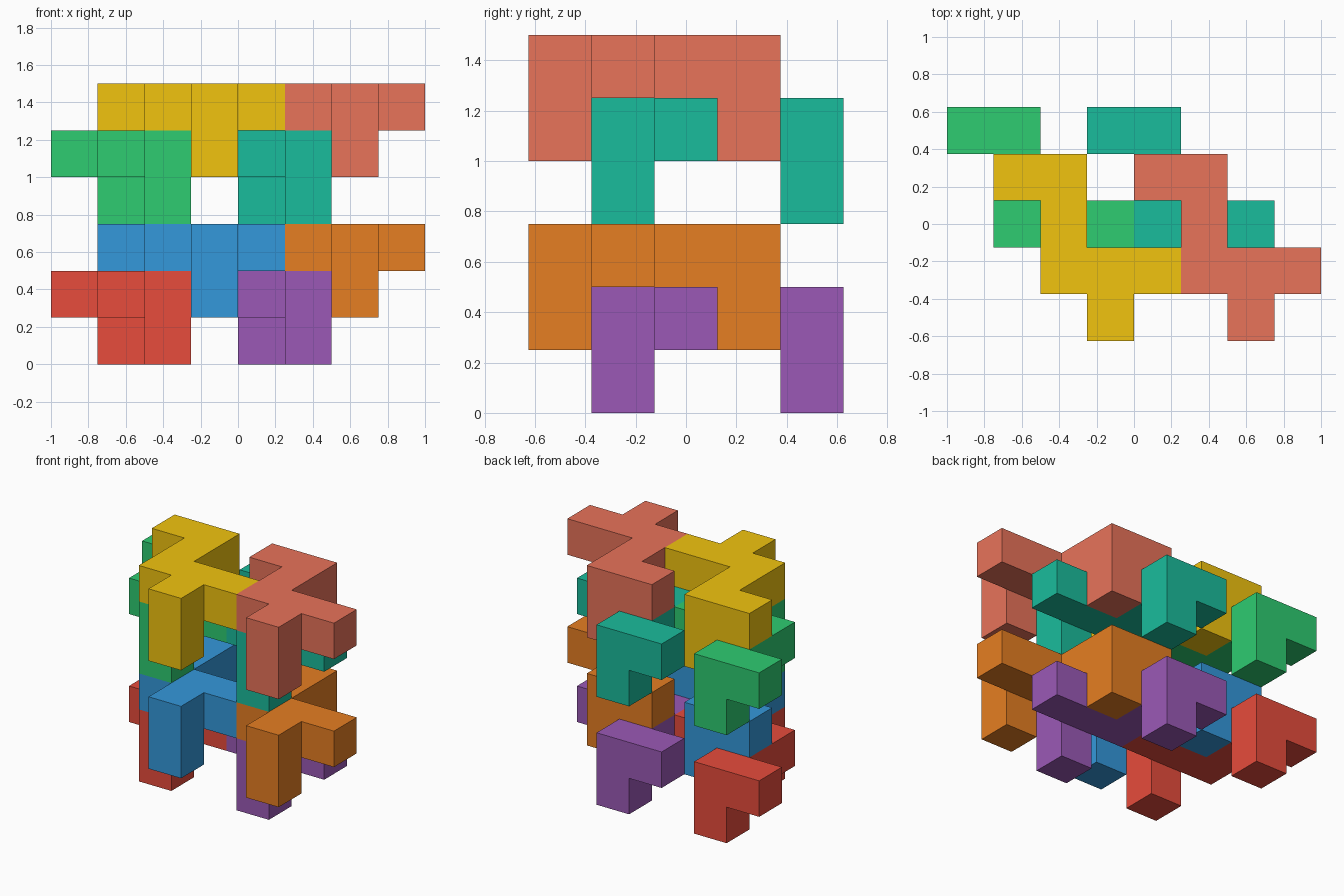
import bpy, bmesh
from mathutils import Vector

if "Cube" in bpy.data.objects:
    bpy.data.objects.remove(bpy.data.objects["Cube"])

CELL = 0.25
# One block: hooked tail, connecting arm, then a tripod with a drooping front foot
CELLS = {(0, 4, 1), (1, 4, 1), (1, 4, 0),             # tail hook
         (1, 3, 1),                                   # connecting arm
         (1, 2, 1), (2, 2, 1), (3, 2, 1),             # cross bar
         (2, 1, 1), (2, 1, 0)}                        # front foot
ORIGIN = Vector((-1.0, -0.625, 0.0))
DIRS = [Vector(d) for d in ((1, 0, 0), (-1, 0, 0), (0, 1, 0),
                            (0, -1, 0), (0, 0, 1), (0, 0, -1))]


def block_mesh(name):
    """Outer skin of the block, with flat areas joined into single faces."""
    bm = bmesh.new()
    for cell in CELLS:
        c = Vector(cell)
        for d in DIRS:
            if tuple(int(v) for v in c + d) in CELLS:
                continue
            u = Vector((d.y, d.z, d.x))
            v = d.cross(u)
            mid = c + Vector((0.5, 0.5, 0.5)) + d / 2
            corners = [mid + (a * u + b * v) / 2
                       for a, b in ((-1, -1), (1, -1), (1, 1), (-1, 1))]
            bm.faces.new([bm.verts.new(p * CELL) for p in corners])
    bmesh.ops.remove_doubles(bm, verts=bm.verts, dist=1e-4)
    bmesh.ops.dissolve_limit(bm, angle_limit=0.01, verts=bm.verts, edges=bm.edges)
    bmesh.ops.recalc_face_normals(bm, faces=bm.faces)
    mesh = bpy.data.meshes.new(name)
    bm.to_mesh(mesh)
    bm.free()
    return mesh


def linear(hex_code):
    rgb = [int(hex_code[i:i + 2], 16) / 255 for i in (0, 2, 4)]
    return [((c + 0.055) / 1.055) ** 2.4 if c > 0.04 else c / 12.92 for c in rgb] + [1.0]


def add_block(name, hex_code, shift):
    mesh = block_mesh(name)
    mat = bpy.data.materials.new(name)
    mat.diffuse_color = linear(hex_code)
    mat.use_nodes = True
    mat.node_tree.nodes["Principled BSDF"].inputs["Base Color"].default_value = mat.diffuse_color
    mesh.materials.append(mat)
    obj = bpy.data.objects.new(name, mesh)
    obj.location = ORIGIN + Vector(shift) * CELL
    bpy.context.collection.objects.link(obj)


# Lattice of identical blocks: two layers, each with a back pair and a front pair
COLOURS = [("red", "E74C3C"), ("purple", "9B59B6"), ("blue", "3498DB"), ("orange", "E67E22"),
           ("green", "2ECC71"), ("teal", "1ABC9C"), ("yellow", "F1C40F"), ("salmon", "E8735A")]
for n, (colour, code) in enumerate(COLOURS):
    column, front, layer = n % 2, n // 2 % 2, n // 4
    add_block(colour + "_block", code, (3 * column + front, -front, 3 * layer + front))
